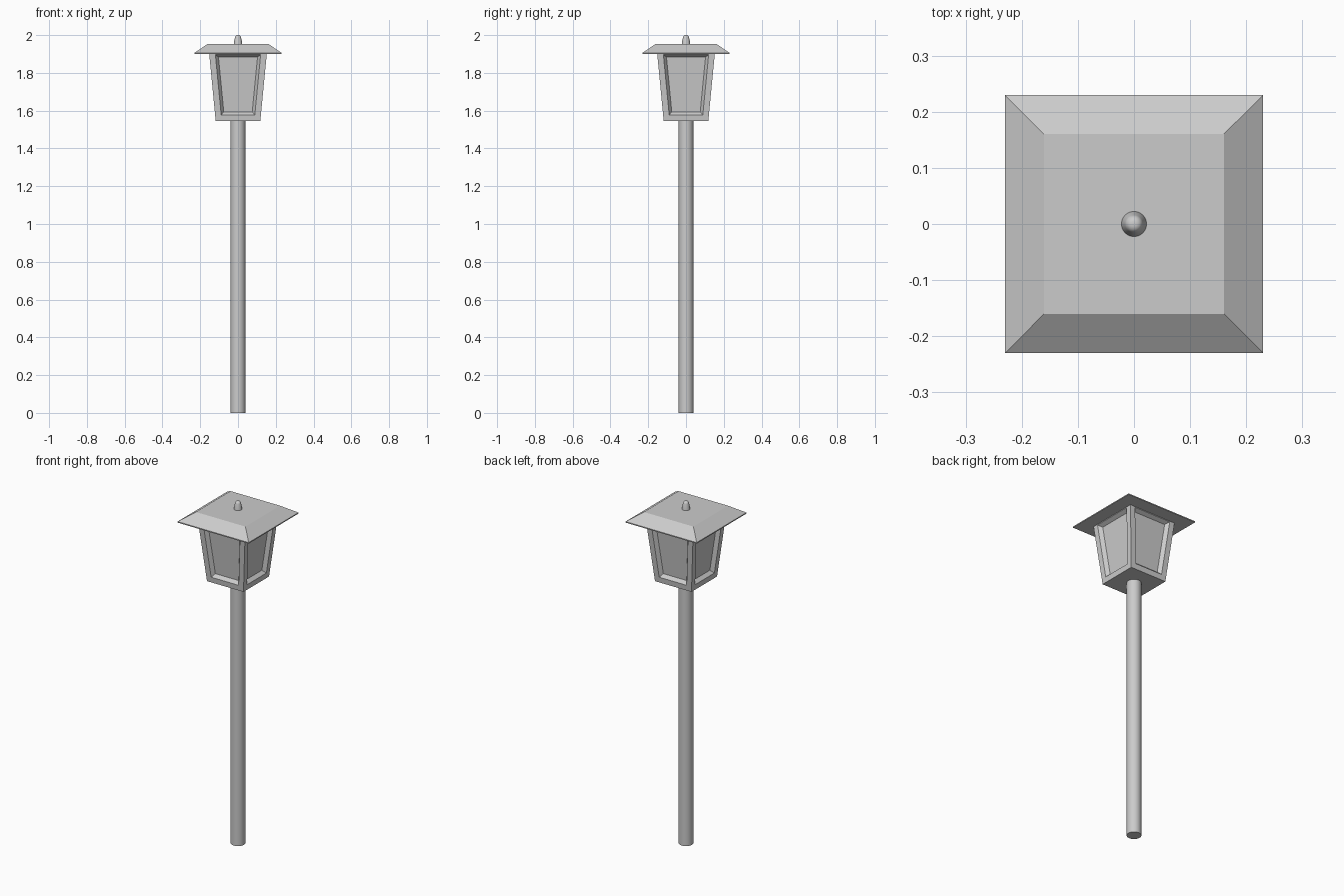
import bpy, bmesh, math

if "Cube" in bpy.data.objects:
    bpy.data.objects.remove(bpy.data.objects["Cube"])


def add_object(name, bm):
    bmesh.ops.recalc_face_normals(bm, faces=bm.faces)
    mesh = bpy.data.meshes.new(name)
    bm.to_mesh(mesh)
    bm.free()
    obj = bpy.data.objects.new(name, mesh)
    bpy.context.collection.objects.link(obj)
    return obj


def stack(profile, sides, turn=0.0, square=False):
    """Closed stack of regular rings; profile lists (half width or radius, z)."""
    bm = bmesh.new()
    rings = []
    for r, z in profile:
        k = r * math.sqrt(2) if square else r
        angles = [turn + 2 * math.pi * i / sides for i in range(sides)]
        rings.append([bm.verts.new((k * math.cos(a), k * math.sin(a), z)) for a in angles])
    walls = []
    for low, high in zip(rings, rings[1:]):
        for i in range(sides):
            j = (i + 1) % sides
            walls.append(bm.faces.new((low[i], low[j], high[j], high[i])))
    bm.faces.new(rings[0][::-1])
    bm.faces.new(rings[-1])
    return bm, walls


def smooth(obj, angle=40):
    bpy.ops.object.select_all(action='DESELECT')
    obj.select_set(True)
    bpy.context.view_layer.objects.active = obj
    bpy.ops.object.shade_smooth_by_angle(angle=math.radians(angle))


# Pole
bm, _ = stack([(0.039, 0), (0.039, 1.55)], 24)
smooth(add_object("pole", bm))

# Lantern body: tapered box, each side framed with a sloped recess to its pane
bm, sides = stack([(0.118, 1.545), (0.155, 1.928)], 4, math.pi / 4, True)
bm.normal_update()
bmesh.ops.inset_individual(bm, faces=sides, thickness=0.032, use_even_offset=True)
bmesh.ops.inset_individual(bm, faces=sides, thickness=0.015, depth=-0.021,
                           use_even_offset=True)
add_object("lantern_body", bm)

# Roof: thin eave, sloped sides, flat top
bm, _ = stack([(0.23, 1.90), (0.23, 1.906), (0.16, 1.954)], 4, math.pi / 4, True)
add_object("roof", bm)

# Finial: tapered knob with a rounded tip
bm, _ = stack([(0.023, 1.95), (0.021, 1.965), (0.016, 1.988),
               (0.014, 1.994), (0.010, 1.998), (0.005, 2.0)], 24)
smooth(add_object("finial", bm))
